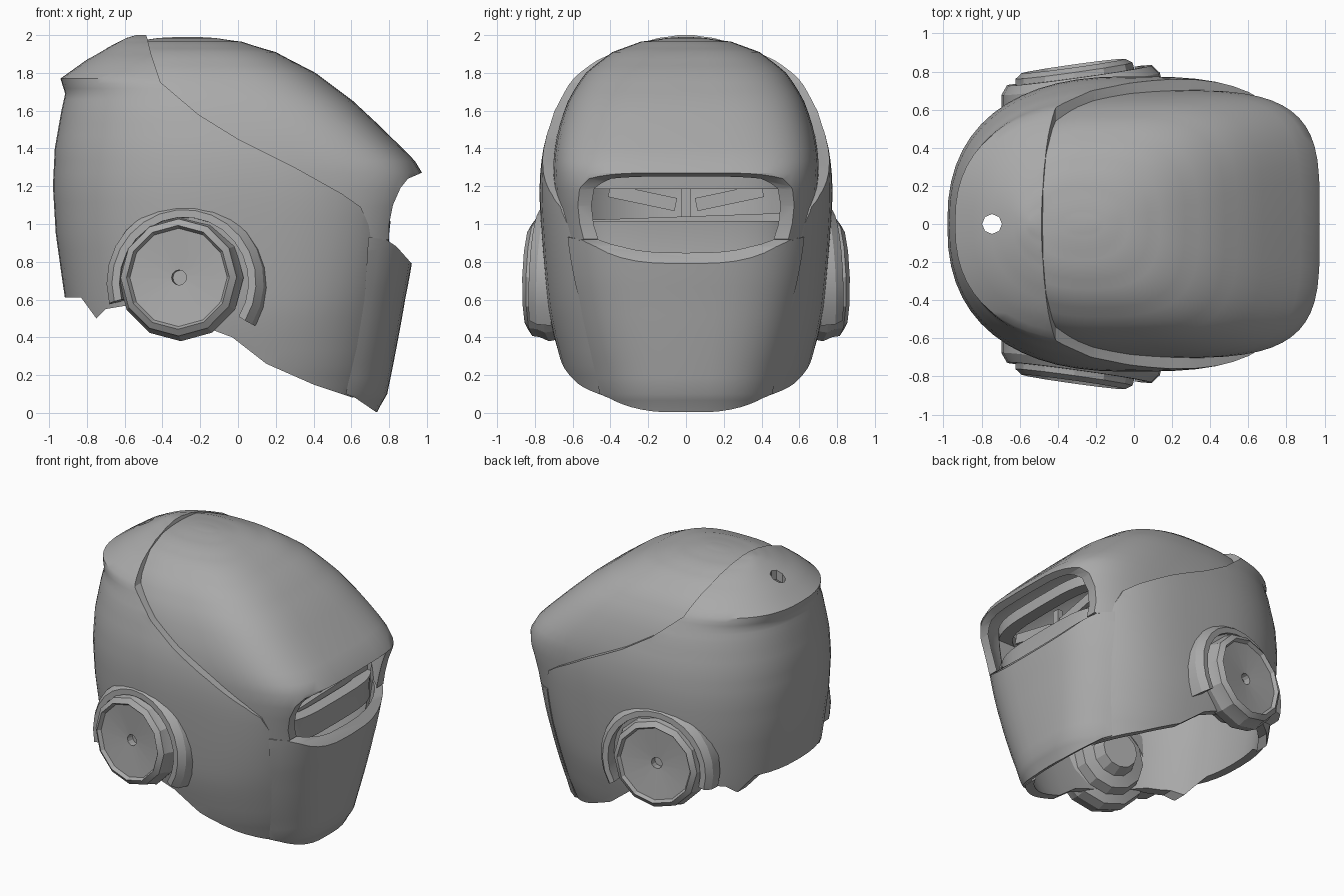
import bpy, bmesh, math
from mathutils import Matrix, Vector

if "Cube" in bpy.data.objects:
    bpy.data.objects.remove(bpy.data.objects["Cube"])

grey = bpy.data.materials.new("plain grey")
grey.use_nodes = True
COLOUR = (0.4, 0.4, 0.4, 1)
grey.diffuse_color = COLOUR
grey.node_tree.nodes["Principled BSDF"].inputs["Base Color"].default_value = COLOUR


def finish(name, bm):
    bmesh.ops.recalc_face_normals(bm, faces=bm.faces)
    mesh = bpy.data.meshes.new(name)
    bm.to_mesh(mesh)
    bm.free()
    mesh.materials.append(grey)
    ob = bpy.data.objects.new(name, mesh)
    bpy.context.collection.objects.link(ob)
    return ob


def activate(ob):
    bpy.ops.object.select_all(action='DESELECT')
    ob.select_set(True)
    bpy.context.view_layer.objects.active = ob


def smooth(ob, angle=30):
    activate(ob)
    bpy.ops.object.shade_smooth_by_angle(angle=math.radians(angle))


def catmull(a, b, c, d, t):
    return 0.5 * (2*b + (c-a)*t + (2*a-5*b+4*c-d)*t*t + (3*b-a-3*c+d)*t**3)


def loft(name, rows, thick, around=56, steps=3):
    """Closed shell from rows of (z, back x, front x, half width, front exponent)."""
    rings = []
    for i in range(len(rows) - 1):
        four = [rows[max(0, min(len(rows)-1, i+k))] for k in (-1, 0, 1, 2)]
        for s in range(steps):
            t = s / steps
            row = [catmull(*col, t) for col in zip(*four)]
            for k in (0, 1):
                row[k] = four[1][k] * (1-t) + four[2][k] * t
            rings.append(row)
    rings.append(rows[-1])
    bm = bmesh.new()
    loops = []
    for z, xb, xf, w, n in rings:
        cx, rx, loop = (xb+xf)/2, (xf-xb)/2, []
        for j in range(around):
            a = math.tau * j / around
            c, s = math.cos(a), math.sin(a)
            p = 2 / (n if c > 0 else 2.4)
            loop.append(bm.verts.new((cx + rx*math.copysign(abs(c)**p, c),
                                      w*math.copysign(abs(s)**p, s), z)))
        loops.append(loop)
    for lo, hi in zip(loops, loops[1:]):
        for j in range(around):
            k = (j+1) % around
            bm.faces.new((lo[j], lo[k], hi[k], hi[j]))
    bm.faces.new(loops[0])
    bm.faces.new(loops[-1])
    ob = finish(name, bm)
    mod = ob.modifiers.new("shell", 'SOLIDIFY')
    mod.thickness, mod.offset = thick, -1
    activate(ob)
    bpy.ops.object.modifier_apply(modifier=mod.name)
    return ob


def prism(points, half=1.2):
    """Side outline extruded across the whole width."""
    bm = bmesh.new()
    face = bm.faces.new([bm.verts.new((x, -half, z)) for x, z in points])
    new = bmesh.ops.extrude_face_region(bm, geom=[face])["geom"]
    bmesh.ops.translate(bm, vec=(0, 2*half, 0),
                        verts=[v for v in new if isinstance(v, bmesh.types.BMVert)])
    return finish("cutter", bm)


def cut(ob, cutter, op):
    mod = ob.modifiers.new("cut", 'BOOLEAN')
    mod.operation, mod.solver, mod.object = op, 'EXACT', cutter
    activate(ob)
    bpy.ops.object.modifier_apply(modifier=mod.name)
    bpy.data.objects.remove(cutter)


def box(size, at, turn=0):
    bm = bmesh.new()
    bmesh.ops.create_cube(bm, size=1, matrix=Matrix.Translation(at)
                          @ Matrix.Rotation(turn, 4, 'X')
                          @ Matrix.Diagonal((*size, 1)))
    return bm


# Main shell: back, sides and jaw
body = loft("main_shell", [
    (-.1, -.80, .68, .55, 2.5), (.1, -.83, .74, .61, 2.5), (.25, -.86, .78, .66, 2.6),
    (.5, -.90, .83, .72, 2.7), (.7, -.93, .86, .745, 2.9), (.95, -.965, .9, .765, 3),
    (1.2, -.98, .93, .775, 3), (1.4, -.97, .9, .755, 3), (1.6, -.935, .76, .70, 2.8),
    (1.69, -.915, .66, .66, 2.6), (1.77, -.94, .55, .61, 2.5), (1.87, -.80, .4, .49, 2.4),
    (1.95, -.66, .25, .32, 2.4), (1.985, -.59, .1, .18, 2.4), (2.0, -.54, -.1, .06, 2.4)], .06)
cut(body, prism([
    (-1.1, 2.1), (-.52, 2.1), (-.48, 1.98), (-.46, 1.9), (-.41, 1.75), (-.21, 1.58), (0, 1.45),
    (.3, 1.3), (.55, 1.16), (.65, 1.09), (.72, .93), (.7, .6), (.66, .35), (.61, .08),
    (.4, .15), (.15, .26), (-.03, .4), (-.3, .5), (-.58, .57), (-.7, .55), (-.75, .5),
    (-.83, .61), (-1.1, .61)]), 'INTERSECT')

# Small hole at the top of the back
bm = bmesh.new()
bmesh.ops.create_cone(bm, cap_ends=True, segments=8, radius1=.052, radius2=.052, depth=.5,
                      matrix=Matrix.Translation((-.745, 0, 1.87)))
cut(body, finish("cutter", bm), 'DIFFERENCE')
smooth(body)

# Crown dome, set slightly inside the main shell
dome = loft("crown_dome", [
    (.8, -.9, .9, .66, 4), (1.0, -.9, .93, .685, 4), (1.27, -.9, .975, .705, 4),
    (1.46, -.88, .81, .685, 3.8), (1.65, -.85, .61, .625, 3.5), (1.8, -.78, .41, .53, 3.2),
    (1.91, -.68, .2, .39, 3), (1.965, -.56, .02, .24, 2.6), (1.985, -.42, -.12, .1, 2.4),
    (1.99, -.32, -.2, .03, 2.4)], .05)
cut(dome, prism([
    (-.53, 2.1), (-.51, 1.9), (-.46, 1.73), (-.25, 1.54), (0, 1.4), (.3, 1.25), (.6, 1.07),
    (.7, .9), (.8, .92), (.8, 1.0), (.82, 1.1), (.86, 1.19), (.9, 1.24), (.97, 1.27),
    (1.1, 1.28), (1.1, 2.1)]), 'INTERSECT')
smooth(dome)

# Chin plate
chin = loft("chin_plate", [
    (-.1, -.8, .71, .48, 2.7), (.0, -.8, .735, .51, 2.8), (.1, -.8, .79, .55, 2.8),
    (.35, -.8, .84, .62, 2.9), (.6, -.85, .885, .68, 3), (.8, -.88, .922, .72, 3),
    (1.0, -.9, .95, .74, 3)], .06)
cut(chin, prism([
    (.57, .1), (.62, .08), (.73, .005), (1.1, .0), (1.1, .785), (.92, .79), (.84, .88),
    (.78, .92), (.69, .93), (.67, .6), (.63, .35)]), 'INTERSECT')
smooth(chin)

# Visor frame with its slot
visor = loft("visor_frame", [
    (.7, -.8, .80, .66, 4), (.95, -.8, .80, .655, 4), (1.15, -.8, .83, .655, 4),
    (1.4, -.8, .85, .65, 4)], .09)
cut(visor, prism([(.55, .84), (1, .84), (1, 1.26), (.55, 1.26)]), 'INTERSECT')
cut(visor, finish("cutter", box((.8, 1.0, .17), (.8, 0, 1.1))), 'DIFFERENCE')
smooth(visor)

# Plates behind the slot
finish("slot_lower_plate", box((.04, 1.05, .06), (.68, 0, 1.01), math.radians(2)))
finish("slot_divider", box((.04, .05, .24), (.66, 0, 1.1)))
for side, label in ((1, "back"), (-1, "front")):
    finish("slot_plate_" + label,
           box((.03, .36, .07), (.67, side*.23, 1.14), math.radians(12*side)))


def lathe(name, profile, place, start, sweep, segments):
    """Spin an (r, height) profile about its own axis and place it."""
    bm = bmesh.new()
    verts = [bm.verts.new((r, 0, h)) for r, h in profile]
    closed = profile[0][0] > .001
    pairs = list(zip(verts, verts[1:])) + ([(verts[-1], verts[0])] if closed else [])
    edges = [bm.edges.new(p) for p in pairs]
    if closed:
        bm.faces.new(verts)
    bmesh.ops.rotate(bm, verts=verts, cent=(0, 0, 0), matrix=Matrix.Rotation(start, 3, 'Z'))
    out = bmesh.ops.spin(bm, geom=bm.verts[:] + edges, cent=(0, 0, 0), axis=(0, 0, 1),
                         angle=sweep, steps=segments)
    if closed:
        ends = [g for g in out["geom_last"] if isinstance(g, bmesh.types.BMEdge)]
        bmesh.ops.edgeloop_fill(bm, edges=ends)
    bmesh.ops.remove_doubles(bm, verts=bm.verts, dist=.0005)
    bm.transform(place)
    return finish(name, bm)


# Ear discs with their stepped inner cups, and the arches over them
EAR = [(0, -.28), (.13, -.28), (.16, -.2), (.24, -.18), (.26, -.11), (.32, -.09), (.335, -.02),
       (.315, .03), (.31, .07), (.275, .095), (.26, .07), (.04, .05), (.04, .0), (0, .0)]
ARCH = [(.34, -.1), (.43, -.08), (.42, .0), (.385, .045), (.345, .045)]
for side, label in ((1, "back"), (-1, "front")):
    axis = Vector((-.14, side, .03)).normalized()
    along = Vector((1, 0, 0))
    along = (along - axis * along.dot(axis)).normalized()
    up = Vector((0, 0, 1))
    up = (up - axis * up.dot(axis) - along * up.dot(along)).normalized()
    frame = Matrix((along, up, axis)).transposed().to_4x4()
    ear = lathe("ear_disc_" + label, EAR, Matrix.Translation((-.305, side*.735, .715)) @ frame,
                0, math.tau, 12)
    smooth(ear, 20)
    arch = lathe("ear_arch_" + label, ARCH,
                 Matrix.Translation((-.28, side*.735, .69)) @ frame,
                 math.radians(-32), math.radians(227), 16)
    smooth(arch)
